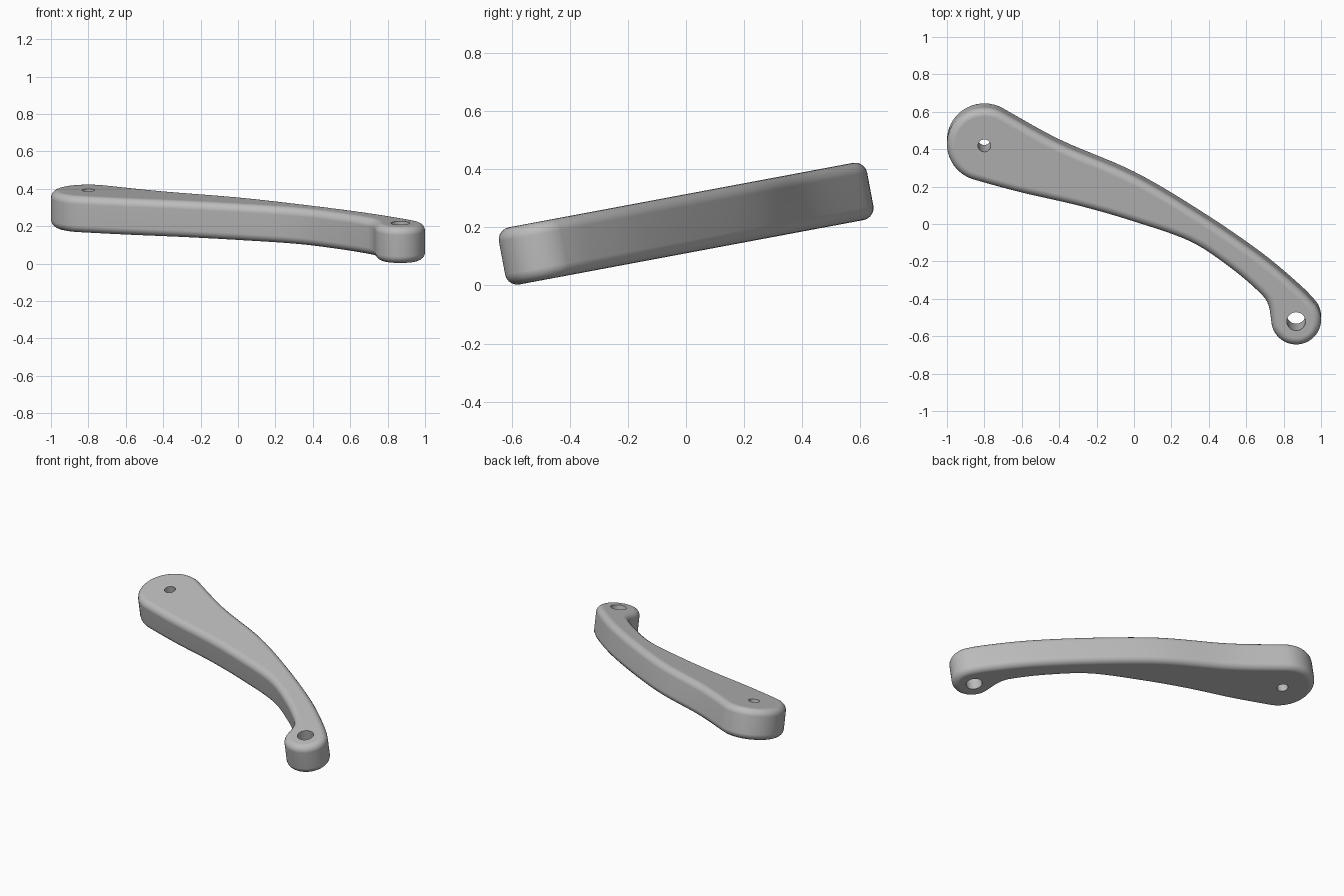
import bpy
import bmesh
from math import radians, cos, sin
from mathutils import Vector, Matrix

cube = bpy.data.objects.get("Cube")
if cube:
    bpy.data.objects.remove(cube)

THICK = 0.2
TILT = Matrix.Translation((0, 0, 0.2125)) @ Matrix.Rotation(radians(10.6), 4, "X")
BIG, SMALL = Vector((-0.8, 0.445)), Vector((0.867, -0.511))

grey = bpy.data.materials.new("grey")
grey.use_nodes = True
grey.diffuse_color = (0.5, 0.5, 0.5, 1)
grey.node_tree.nodes["Principled BSDF"].inputs["Base Color"].default_value = (0.5, 0.5, 0.5, 1)


def arc(centre, radius, start, end, steps):
    angles = [radians(start + (end - start) * i / steps) for i in range(steps + 1)]
    return [centre + radius * Vector((cos(a), sin(a))) for a in angles]


def spline(points, steps=7):
    """Smooth curve through points; the first and last only set the direction."""
    result = []
    for a, b, c, d in zip(points, points[1:], points[2:], points[3:]):
        for i in range(steps):
            t = i / steps
            result.append(b + 0.5 * t * ((c - a) + t * ((2 * a - 5 * b + 4 * c - d)
                          + t * (3 * (b - c) + d - a))))
    return result[1:]


def prism(name, outline, depth):
    bm = bmesh.new()
    face = bm.faces.new([bm.verts.new((p.x, p.y, -depth / 2)) for p in outline])
    top = bmesh.ops.extrude_face_region(bm, geom=[face])["geom"]
    bmesh.ops.translate(bm, vec=(0, 0, depth),
                        verts=[v for v in top if isinstance(v, bmesh.types.BMVert)])
    bmesh.ops.recalc_face_normals(bm, faces=bm.faces)
    mesh = bpy.data.meshes.new(name)
    bm.to_mesh(mesh)
    bm.free()
    mesh.materials.append(grey)
    obj = bpy.data.objects.new(name, mesh)
    bpy.context.collection.objects.link(obj)
    obj.matrix_world = TILT
    return obj


# Arm outline: two round ends joined by a convex back and a curved inner edge
big_end = arc(BIG, 0.2, 61, 256, 28)
small_end = arc(SMALL, 0.133, 185, 395, 28)
inner = [Vector(p) for p in ((-0.61, 0.185), (-0.29, 0.11), (0, 0.025), (0.3, -0.083),
                             (0.513, -0.224), (0.665, -0.355), (0.717, -0.425))]
back = [Vector(p) for p in ((0.888, -0.342), (0.674, -0.16), (0.353, 0.063),
                            (0, 0.274), (-0.396, 0.448))]
outline = (big_end + spline(big_end[-2:] + inner + small_end[:2])
           + small_end + spline(small_end[-2:] + back + big_end[:2]))
arm = prism("lever_arm", outline, THICK)

# Rounded rims
bevel = arm.modifiers.new("rounded_rim", "BEVEL")
bevel.width = 0.042
bevel.segments = 5
bevel.limit_method = "ANGLE"
bevel.angle_limit = radians(60)

# Through holes at both ends
cutters = [prism("pivot_hole_cutter", arc(BIG, 0.034, 0, 345, 23), 1),
           prism("pin_hole_cutter", arc(SMALL, 0.05, 0, 345, 23), 1)]
for cutter in cutters:
    cutter.hide_render = True
    cut = arm.modifiers.new(cutter.name, "BOOLEAN")
    cut.object = cutter
    cut.solver = "EXACT"

bpy.context.view_layer.update()
bpy.ops.object.select_all(action="DESELECT")
arm.select_set(True)
bpy.context.view_layer.objects.active = arm
for modifier in list(arm.modifiers):
    bpy.ops.object.modifier_apply(modifier=modifier.name)
for cutter in cutters:
    bpy.data.objects.remove(cutter)

# Smooth sides with crisp hole edges and flat faces
bpy.ops.object.shade_smooth_by_angle(angle=radians(35))
weighted = arm.modifiers.new("flat_faces", "WEIGHTED_NORMAL")
weighted.keep_sharp = True
